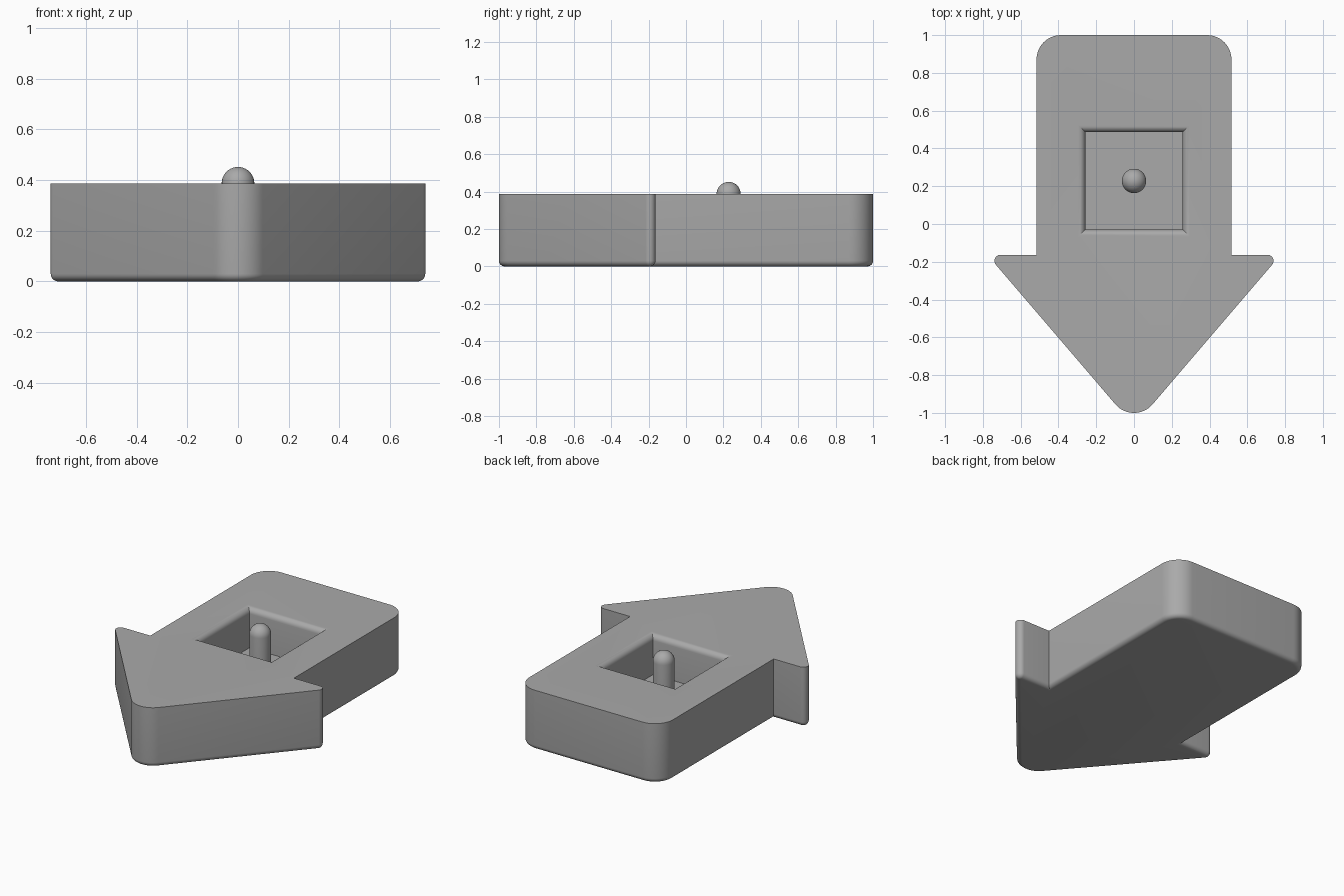
import bpy, bmesh
from math import sin, cos, pi, atan2, acos, hypot
from mathutils import Vector

cube = bpy.data.objects.get("Cube")
if cube:
    bpy.data.objects.remove(cube)

U = 0.129                 # base module: one peg diameter
TOP, FLOOR = 3 * U, U     # body height and pocket floor height
PY = 0.228                # pocket and peg centre along y
EDGE, LIP = 0.03, 0.037   # bottom rounding and pocket lip rounding
WING_R = 0.032

grey = bpy.data.materials.new("plain_grey")
grey.use_nodes = True
grey.diffuse_color = (0.4, 0.4, 0.4, 1)
grey.node_tree.nodes["Principled BSDF"].inputs["Base Color"].default_value = grey.diffuse_color


def arc(cx, cy, r, a, b, n):
    return [(cx + r * cos(a + (b - a) * i / n), cy + r * sin(a + (b - a) * i / n)) for i in range(n + 1)]


def outline(o):
    """Arrow outline, moved inward by o."""
    tip, wing = Vector((0, U - 1)), Vector((0.739 - WING_R, -0.163 - WING_R))
    d = wing - tip
    slope = atan2(d.y, d.x) - acos((U - WING_R) / hypot(*d))
    half = arc(*tip, U - o, -pi / 2, slope, 8)
    half += arc(*wing, WING_R - o, slope, pi / 2, 10)
    half.append((4 * U - o, -0.163 - o))
    half += arc(3 * U, 1 - U, U - o, 0, pi / 2, 10)
    return half + [(-x, y) for x, y in reversed(half[1:])]


def square(h):
    return [(-h, PY - h), (h, PY - h), (h, PY + h), (-h, PY + h)]


def loft(bm, levels):
    """Join rings of (points, z); cap the first, return the last ring."""
    rings = [[bm.verts.new((x, y, z)) for x, y in pts] for pts, z in levels]
    bm.faces.new(rings[0])
    for a, b in zip(rings, rings[1:]):
        for i in range(len(a)):
            j = (i + 1) % len(a)
            bm.faces.new((a[i], a[j], b[j], b[i]))
    return rings[-1]


def finish(bm, name):
    bmesh.ops.recalc_face_normals(bm, faces=bm.faces)
    mesh = bpy.data.meshes.new(name)
    bm.to_mesh(mesh)
    bm.free()
    mesh.materials.append(grey)
    ob = bpy.data.objects.new(name, mesh)
    bpy.context.collection.objects.link(ob)
    bpy.ops.object.select_all(action='DESELECT')
    ob.select_set(True)
    bpy.context.view_layer.objects.active = ob
    bpy.ops.object.shade_smooth_by_angle(angle=pi / 6)


# Arrow body with rounded bottom edge and a square pocket with a rounded lip
bm = bmesh.new()
turns = [i * pi / 12 for i in range(7)]
outer = loft(bm, [(outline(EDGE * (1 - sin(t))), EDGE * (1 - cos(t))) for t in turns] + [(outline(0), TOP)])
inner = loft(bm, [(square(2 * U), FLOOR)] +
             [(square(2 * U + LIP * (1 - cos(t))), TOP - LIP * (1 - sin(t))) for t in turns])
rim = [bm.edges.get((r[i - 1], r[i])) for r in (outer, inner) for i in range(len(r))]
bmesh.ops.triangle_fill(bm, use_beauty=True, edges=rim, normal=(0, 0, 1))
finish(bm, "arrow_body")

# Round-headed peg standing on the pocket floor
bm = bmesh.new()
R = U / 2
levels = [(R, FLOOR - 0.01)] + [(R * cos(t), TOP + R * sin(t)) for t in [i * pi / 20 for i in range(10)]]
last = loft(bm, [(arc(0, PY, r, 0, 2 * pi, 32)[:-1], z) for r, z in levels])
crown = bm.verts.new((0, PY, TOP + R))
for i in range(len(last)):
    bm.faces.new((last[i - 1], last[i], crown))
finish(bm, "peg")
